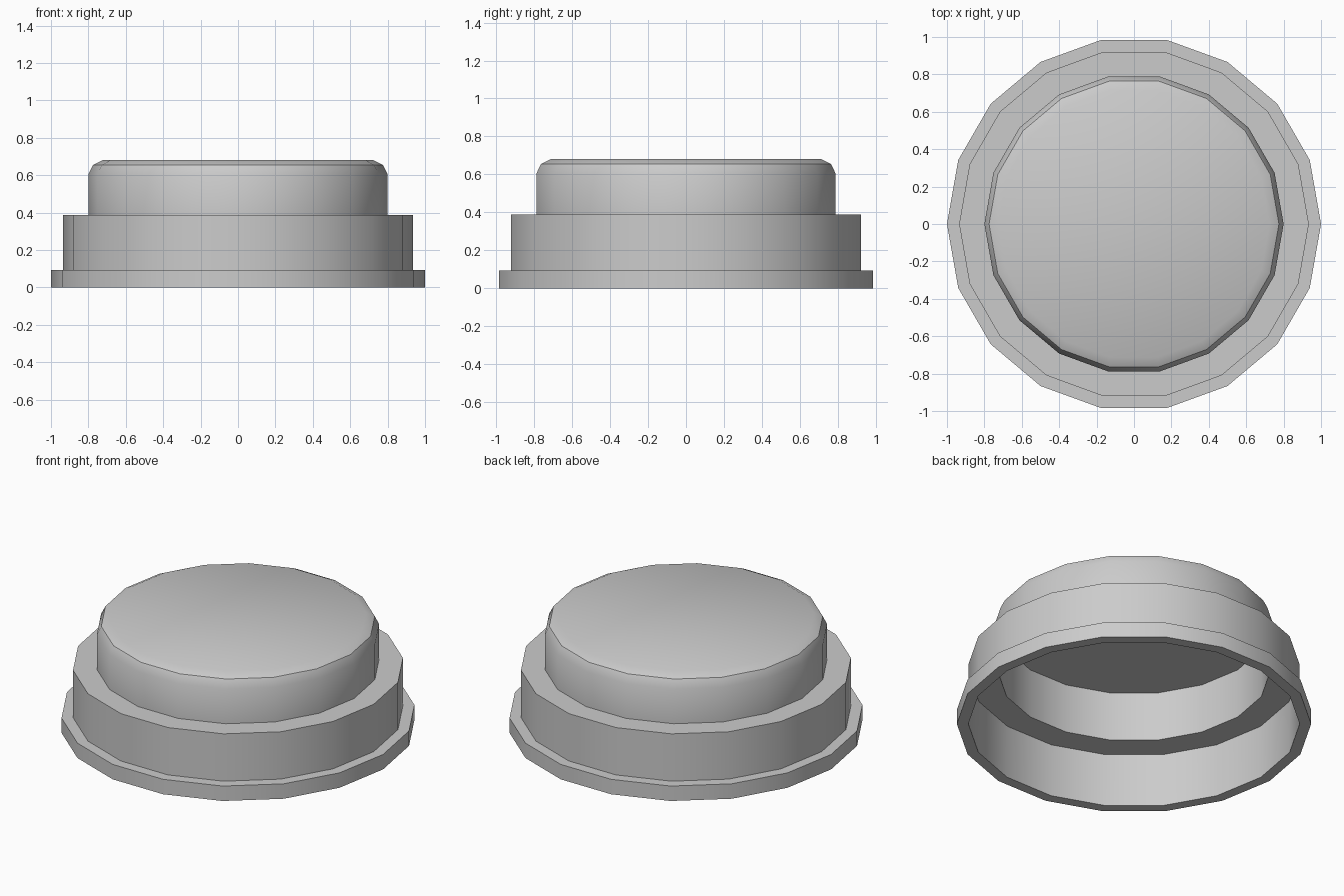
import bpy, bmesh, math

if "Cube" in bpy.data.objects:
    bpy.data.objects.remove(bpy.data.objects["Cube"])

SIDES = 18

def lathe(name, profile):
    """Revolve (radius, z) points about z; radius 0 closes with a cap."""
    bm = bmesh.new()
    rings = []
    for r, z in profile:
        rings.append([bm.verts.new((r * math.cos(2 * math.pi * i / SIDES),
                                    r * math.sin(2 * math.pi * i / SIDES), z))
                      for i in range(SIDES)])
    for a, b in zip(rings, rings[1:]):
        for i in range(SIDES):
            j = (i + 1) % SIDES
            bm.faces.new((a[i], a[j], b[j], b[i]))
    # flat discs closing the ceiling and the crown
    bm.faces.new(rings[0])
    bm.faces.new(rings[-1])
    bmesh.ops.recalc_face_normals(bm, faces=bm.faces)
    mesh = bpy.data.meshes.new(name)
    bm.to_mesh(mesh)
    bm.free()
    ob = bpy.data.objects.new(name, mesh)
    bpy.context.collection.objects.link(ob)
    bpy.context.view_layer.objects.active = ob
    ob.select_set(True)
    bpy.ops.object.shade_smooth_by_angle(angle=math.radians(30))
    return ob

# hollow stepped cap: inside from the ceiling down, then outside up to the crown
inside = [(0.765, 0.637), (0.765, 0.33), (0.932, 0.33), (0.935, 0.0)]
outside = [(1.0, 0.0), (1.0, 0.093), (0.935, 0.093), (0.935, 0.388),
           (0.8, 0.388), (0.8, 0.605), (0.775, 0.655), (0.725, 0.68)]
lathe("stepped_cap", inside + outside)
